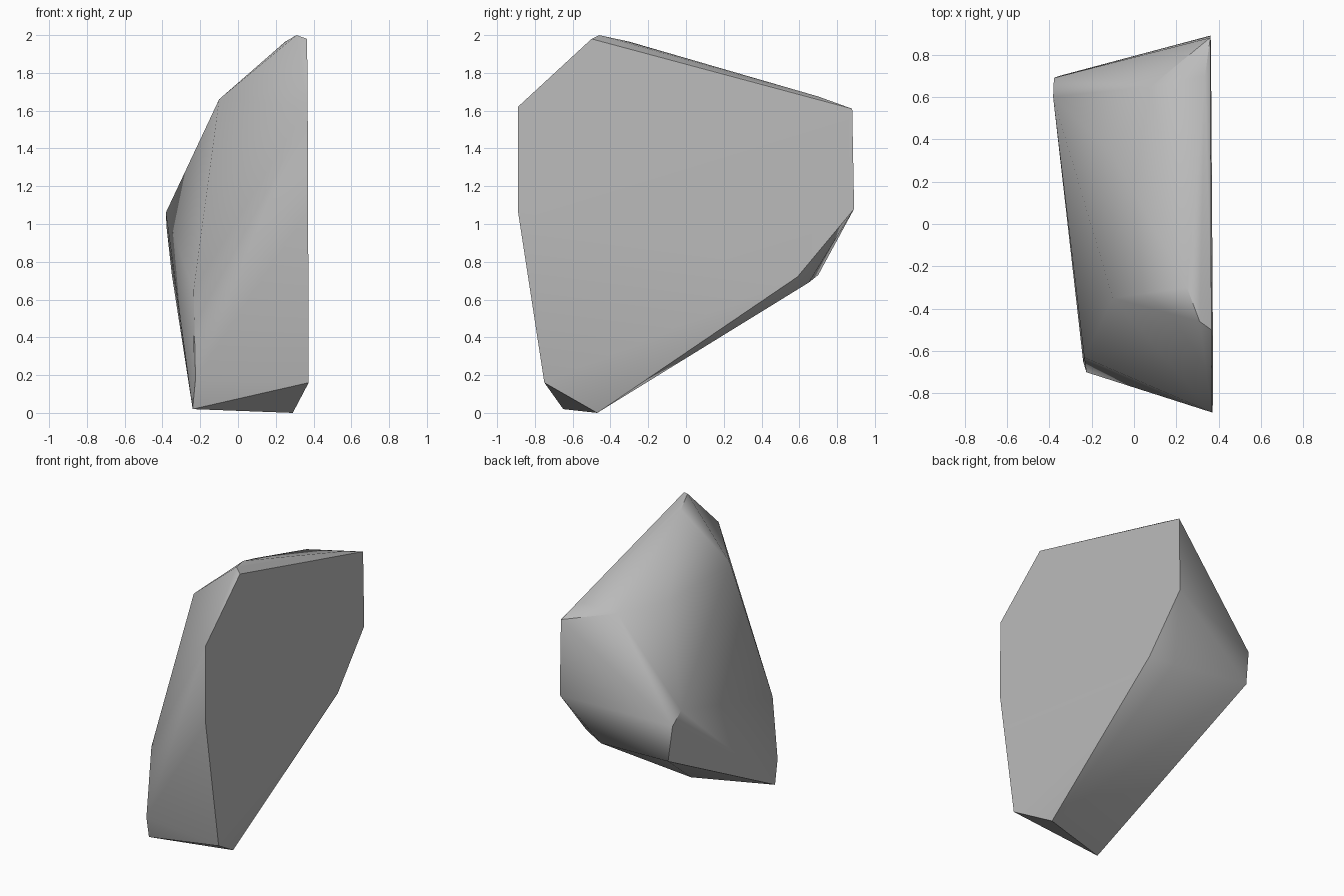
import bpy
import bmesh
import math

# Remove the default object
default = bpy.data.objects.get("Cube")
if default:
    bpy.data.objects.remove(default, do_unlink=True)


def make_material(name, value):
    material = bpy.data.materials.new(name)
    material.use_nodes = True
    colour = (value, value, value, 1)
    material.diffuse_color = colour
    shader = material.node_tree.nodes["Principled BSDF"]
    shader.inputs["Base Color"].default_value = colour
    shader.inputs["Roughness"].default_value = 0.8
    return material


def split_face_point(y, z):
    """Place a point of the outline on the slightly leaning split face."""
    return (0.371 - 0.005 * y - 0.004 * z, y, z)


# Outline of the broad flat split face, as y and z
split_outline = [(-0.5, 1.98), (0.88, 1.61), (0.89, 1.08), (0.59, 0.72),
                 (-0.75, 0.16), (-0.89, 1.07), (-0.89, 1.62)]

# Corners of the rough crown
crown = [(0.31, -0.46, 2), (0.25, -0.3, 1.965), (0.335, 0.7, 1.675),
         (0.08, 0.65, 1.64), (-0.1, 0.33, 1.65), (-0.1, -0.35, 1.66)]

# Corners of the bulging far side
bulge = [(-0.382, 0.6, 1.06), (-0.378, 0.69, 0.98),
         (-0.35, 0.7, 0.73), (-0.235, -0.63, 0.65)]

# Corners of the narrow foot and the underside
foot = [(0.29, -0.47, 0), (-0.24, -0.65, 0.02),
        (-0.225, -0.7, 0.18), (0.21, 0.65, 0.69)]

# Wrap all the corners in one convex stone
bm = bmesh.new()
corners = [split_face_point(y, z) for y, z in split_outline]
for corner in corners + crown + bulge + foot:
    bm.verts.new(corner)
hull = bmesh.ops.convex_hull(bm, input=bm.verts)
loose = {item for key in ("geom_interior", "geom_unused") for item in hull[key]
         if isinstance(item, bmesh.types.BMVert)}
bmesh.ops.delete(bm, geom=list(loose), context="VERTS")
bmesh.ops.recalc_face_normals(bm, faces=bm.faces)

mesh = bpy.data.meshes.new("rock")
bm.to_mesh(mesh)
bm.free()
mesh.materials.append(make_material("stone grey", 0.5))
rock = bpy.data.objects.new("rock", mesh)
bpy.context.collection.objects.link(rock)

# Soft facets with crisp broken edges
bpy.ops.object.select_all(action="DESELECT")
rock.select_set(True)
bpy.context.view_layer.objects.active = rock
bpy.ops.object.shade_smooth_by_angle(angle=math.radians(40))
